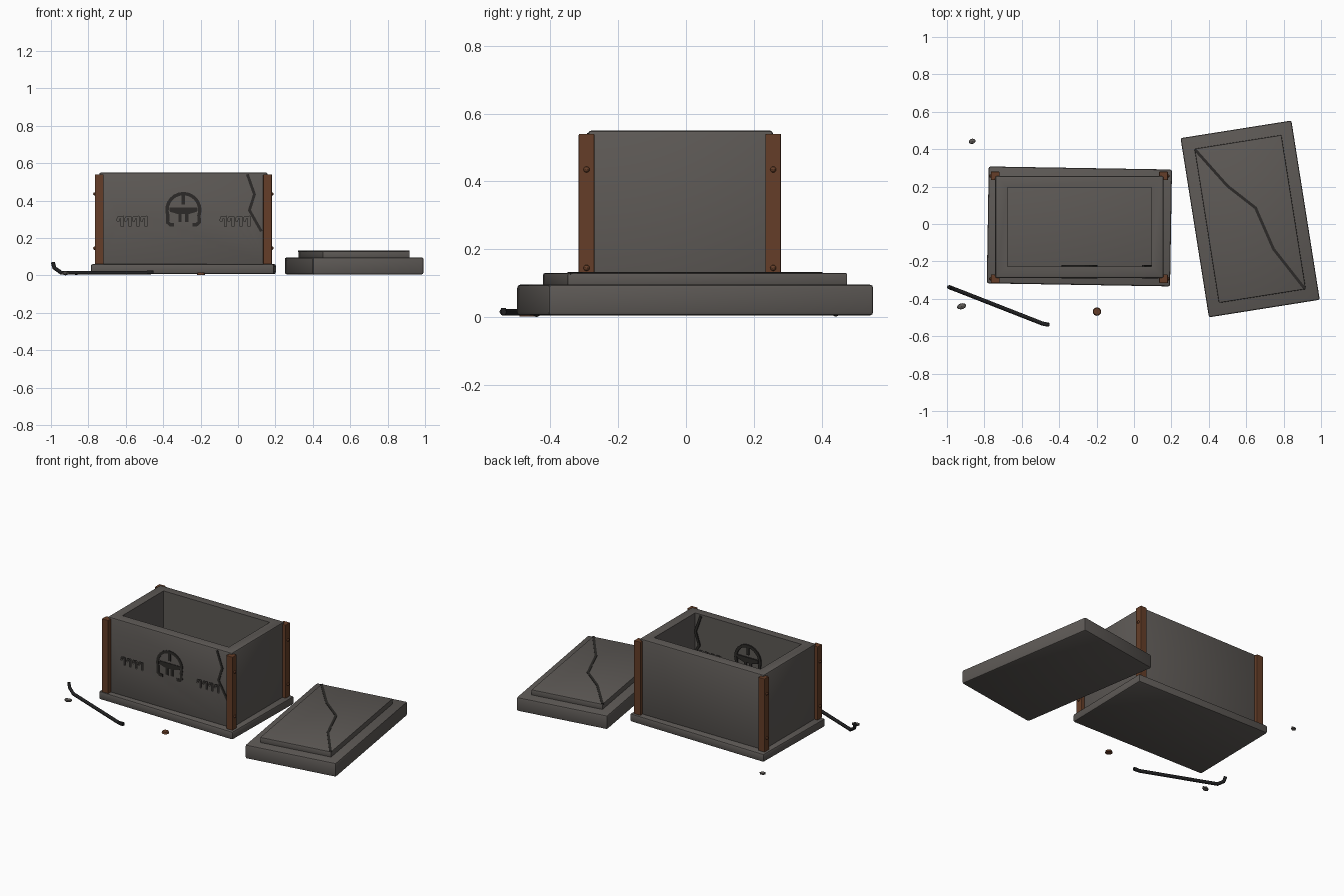
import bpy, bmesh
from math import radians, sin, cos, pi
from mathutils import Matrix, Vector

if "Cube" in bpy.data.objects:
    bpy.data.objects.remove(bpy.data.objects["Cube"])


def material(name, rgb):
    m = bpy.data.materials.new(name)
    m.use_nodes = True
    m.diffuse_color = (*rgb, 1)
    bsdf = m.node_tree.nodes["Principled BSDF"]
    bsdf.inputs["Base Color"].default_value = (*rgb, 1)
    bsdf.inputs["Roughness"].default_value = 0.9
    return m


STONE = material("grey stone", (0.11, 0.10, 0.092))
RUST = material("rusty brown", (0.13, 0.048, 0.021))
DARK = material("dark carving", (0.025, 0.023, 0.021))
IRON = material("black iron", (0.015, 0.015, 0.016))


def finish(name, bm, mat, loc=(0, 0, 0), rot=(0, 0, 0)):
    bmesh.ops.recalc_face_normals(bm, faces=bm.faces)
    mesh = bpy.data.meshes.new(name)
    bm.to_mesh(mesh)
    bm.free()
    ob = bpy.data.objects.new(name, mesh)
    mesh.materials.append(mat)
    bpy.context.collection.objects.link(ob)
    ob.location = loc
    ob.rotation_euler = [radians(a) for a in rot]
    return ob


def box(name, size, loc, mat, turn=0, bevel=0.0):
    """Box whose loc is the centre of its bottom face."""
    bm = bmesh.new()
    bmesh.ops.create_cube(bm, size=1)
    bmesh.ops.scale(bm, vec=size, verts=bm.verts)
    bmesh.ops.translate(bm, vec=(0, 0, size[2] / 2), verts=bm.verts)
    if bevel:
        bmesh.ops.bevel(bm, geom=bm.edges[:], offset=bevel, segments=2,
                        profile=0.5, affect='EDGES')
    return finish(name, bm, mat, loc, (0, 0, turn))


def strokes(name, paths, width, height, mat, loc, rot=(0, 0, 0)):
    """Flat mitred ribbons in local XY, extruded up by height."""
    bm = bmesh.new()
    for path in paths:
        pts = [Vector(p) for p in path]
        rings = []
        for i, p in enumerate(pts):
            a = (p - pts[i - 1]).normalized() if i else None
            b = (pts[i + 1] - p).normalized() if i < len(pts) - 1 else a
            a = a or b
            n = (a + b).normalized().orthogonal()
            n *= width / 2 / max(0.5, abs(n.dot(a.orthogonal())))
            rings.append([bm.verts.new((*(p + s * n), z))
                          for s, z in ((1, 0), (1, height), (-1, height), (-1, 0))])
        for r, q in zip(rings, rings[1:]):
            for k in range(4):
                bm.faces.new((r[k], r[(k + 1) % 4], q[(k + 1) % 4], q[k]))
        bm.faces.new(rings[0])
        bm.faces.new(rings[-1])
    return finish(name, bm, mat, loc, rot)


def cut(target, cutter):
    mod = target.modifiers.new("cut", 'BOOLEAN')
    mod.operation = 'DIFFERENCE'
    mod.solver = 'EXACT'
    mod.object = cutter
    bpy.context.view_layer.objects.active = target
    bpy.ops.object.modifier_apply(modifier=mod.name)
    bpy.data.objects.remove(cutter)


# Chest: plinth and hollow walls
CX, CY = -0.292, -0.016
box("plinth", (0.98, 0.625, 0.053), (CX, -0.013, 0.007), STONE, -0.95, 0.01)
walls = box("chest_walls", (0.90, 0.545, 0.495), (CX, CY, 0.055), STONE, 0, 0.01)
cut(walls, box("cavity_cutter", (0.77, 0.424, 1), (CX, CY, -0.2), STONE))

# Two rows of hooked slots through the front wall
slots = []
for start in (-0.643, -0.092):
    for i in range(4):
        x = start + i * 0.042
        slots.append([(x, 0.29), (x + 0.004, 0.308), (x + 0.024, 0.31), (x + 0.024, 0.262)])
cut(walls, strokes("slot_cutter", slots, 0.011, 0.2, STONE, (0, -0.18, 0), (90, 0, 0)))


# Round ornament set through the front wall
def arc(a0, a1, r=0.088, n=14):
    angles = [radians(a0 + (a1 - a0) * i / n) for i in range(n + 1)]
    return [(r * cos(a), r * sin(a)) for a in angles]


ornament = [arc(-20, 200)]
ornament += [[(-0.075, 0.005), (0.075, 0.005)], [(0, 0.088), (0, 0.03)]]
ornament.append([(-0.07, 0), (-0.03, -0.012), (0.03, -0.012), (0.07, 0)])
for s in (-1, 1):
    ornament.append([(s * 0.018, -0.005), (s * 0.018, -0.065)])
    ornament.append([(s * 0.083, -0.028), (s * 0.085, -0.065), (s * 0.07, -0.078), (s * 0.05, -0.078)])
strokes("front_ornament", ornament, 0.018, 0.072, DARK, (CX, -0.22, 0.349), (90, 0, 0))

# Cracks in the wall and the lid
strokes("wall_crack", [[(0.05, 0.54), (0.088, 0.433), (0.061, 0.348), (0.125, 0.235)]],
        0.015, 0.072, DARK, (0, -0.22, 0), (90, 0, 0))
strokes("lid_crack", [[(0.327, 0.397), (0.5, 0.203), (0.65, 0.086), (0.746, -0.134), (0.912, -0.345)]],
        0.015, 0.008, DARK, (0, 0, 0.125))

# Corner posts with rivets on the outer sides
for sx, side in ((-1, "right"), (1, "left")):
    for sy, end in ((-1, "front"), (1, "back")):
        px, py = CX + sx * 0.45, -0.018 + sy * 0.275
        box(f"{end}_{side}_post", (0.046, 0.046, 0.48), (px, py, 0.06), RUST, 0, 0.003)
        bm = bmesh.new()
        for z in (0.145, 0.435):
            bmesh.ops.create_uvsphere(bm, u_segments=10, v_segments=6, radius=0.009,
                                      matrix=Matrix.Translation((px + sx * 0.024, py, z)))
        finish(f"{end}_{side}_rivets", bm, RUST)

# Lid lying beside the chest
box("lid", (0.60, 0.97, 0.091), (0.621, 0.027, 0.005), STONE, 9, 0.01)
box("lid_panel", (0.47, 0.834, 0.04), (0.621, 0.027, 0.09), STONE, 9, 0.005)

# Pry bar with a raised hook and a flat tip
bar = bpy.data.curves.new("pry_bar", 'CURVE')
bar.dimensions = '3D'
bar.bevel_depth = 0.011
bar.bevel_resolution = 1
bar.use_fill_caps = True
spline = bar.splines.new('POLY')
path = [(-0.99, -0.337, 0.07), (-0.982, -0.34, 0.04), (-0.945, -0.354, 0.014),
        (-0.49, -0.532, 0.014), (-0.455, -0.539, 0.016)]
spline.points.add(len(path) - 1)
for p, co in zip(spline.points, path):
    p.co = (*co, 1)
bar.materials.append(IRON)
bpy.context.collection.objects.link(bpy.data.objects.new("pry_bar", bar))
box("pry_bar_tip", (0.035, 0.014, 0.018), (-0.468, -0.538, 0.009), IRON)


# Loose pebbles and a fallen rivet
def pebble(name, loc, size):
    bm = bmesh.new()
    bmesh.ops.create_icosphere(bm, subdivisions=1, radius=0.5)
    bmesh.ops.scale(bm, vec=size, verts=bm.verts)
    finish(name, bm, STONE, loc, (0, 0, 15))


pebble("back_pebble", (-0.865, 0.442, 0.012), (0.042, 0.032, 0.022))
pebble("front_pebble", (-0.922, -0.44, 0.012), (0.056, 0.036, 0.024))
bm = bmesh.new()
bmesh.ops.create_cone(bm, cap_ends=True, segments=10, radius1=0.023, radius2=0.019, depth=0.012)
finish("loose_rivet", bm, RUST, (-0.198, -0.468, 0.008))

# Soft shading on the beveled stone and round pieces
for ob in bpy.context.view_layer.objects:
    ob.select_set(ob.type == 'MESH' and ("rivets" in ob.name or "lid" in ob.name
                                         or ob.name in ("plinth", "chest_walls")))
bpy.context.view_layer.objects.active = walls
bpy.ops.object.shade_smooth_by_angle(angle=radians(30))
